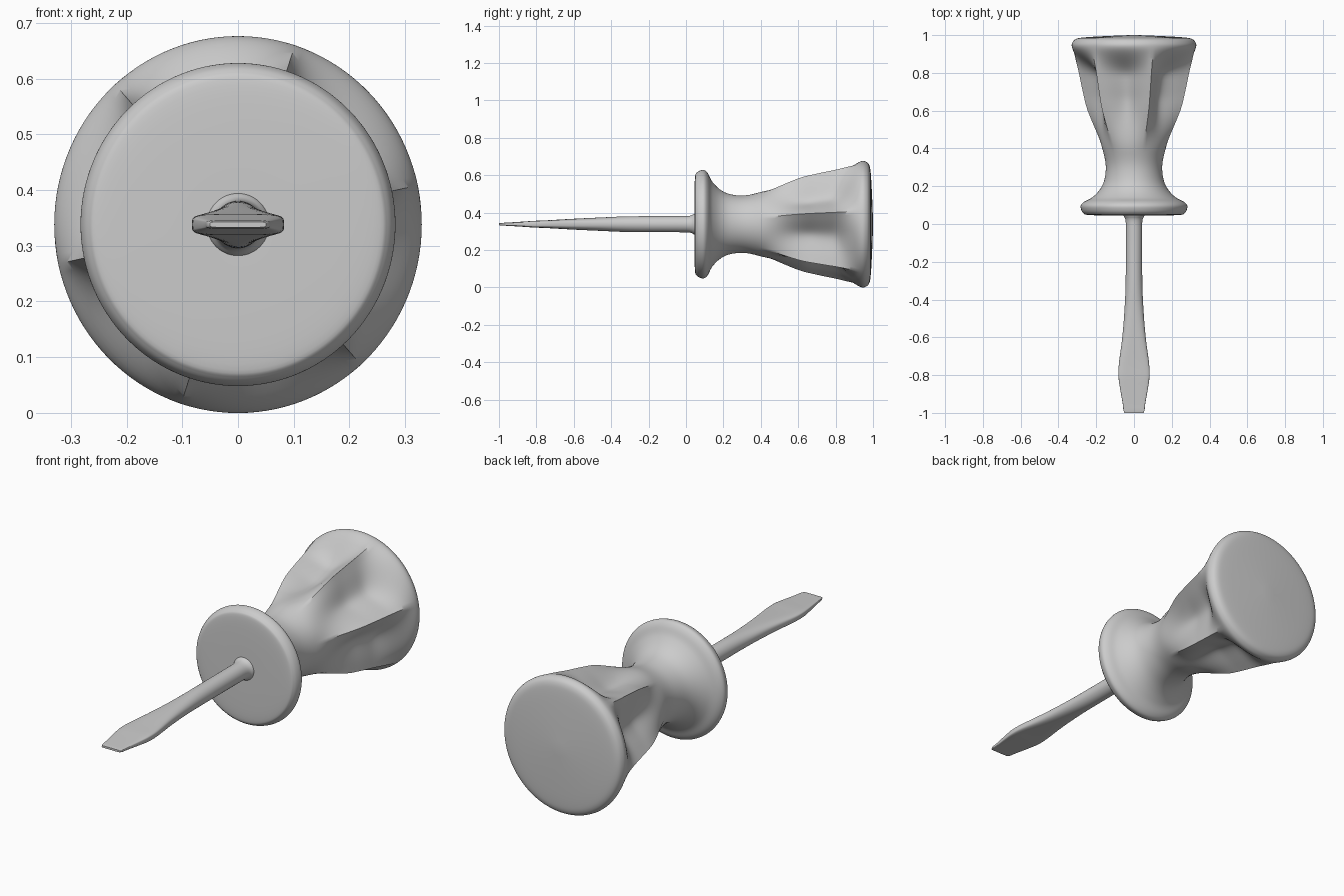
import bpy, bmesh, math

if "Cube" in bpy.data.objects:
    bpy.data.objects.remove(bpy.data.objects["Cube"])

CZ = 0.338          # height of the tool axis
SIDES = 120


def spline(points, steps):
    """Catmull-Rom samples through a list of tuples."""
    out = []
    p = [points[0]] + points + [points[-1]]
    for i in range(1, len(p) - 2):
        for s in range(steps):
            t = s / steps
            out.append(tuple(
                0.5 * (2 * b + (c - a) * t + (2 * a - 5 * b + 4 * c - d) * t * t
                       + (3 * b - a - 3 * c + d) * t ** 3)
                for a, b, c, d in zip(p[i - 1], p[i], p[i + 1], p[i + 2])))
    return out + [points[-1]]


def loft(name, rings, angle):
    """Skin a list of closed rings running along y, capping both ends."""
    bm = bmesh.new()
    loops = [[bm.verts.new(co) for co in ring] for ring in rings]
    n = len(loops[0])
    for a, b in zip(loops, loops[1:]):
        for i in range(n):
            bm.faces.new((a[i], a[(i + 1) % n], b[(i + 1) % n], b[i]))
    bm.faces.new(loops[0])
    bm.faces.new(loops[-1])
    bmesh.ops.recalc_face_normals(bm, faces=bm.faces)
    mesh = bpy.data.meshes.new(name)
    bm.to_mesh(mesh)
    bm.free()
    obj = bpy.data.objects.new(name, mesh)
    bpy.context.collection.objects.link(obj)
    bpy.context.view_layer.objects.active = obj
    obj.select_set(True)
    bpy.ops.object.shade_smooth_by_angle(angle=math.radians(angle))
    obj.select_set(False)
    return obj


def smoothstep(a, b, x):
    t = min(max((x - a) / (b - a), 0), 1)
    return t * t * (3 - 2 * t)


# Handle: turned profile (y, radius) with six scooped finger flutes
profile = [(0.045, 0.02), (0.045, 0.14), (0.048, 0.25), (0.058, 0.276), (0.08, 0.288),
           (0.1, 0.288), (0.118, 0.27), (0.14, 0.228), (0.18, 0.187), (0.23, 0.162),
           (0.3, 0.153), (0.37, 0.164), (0.45, 0.192), (0.6, 0.257), (0.7, 0.284),
           (0.8, 0.306), (0.88, 0.326), (0.935, 0.338), (0.962, 0.334), (0.98, 0.315),
           (0.988, 0.27), (0.995, 0.15), (1.0, 0.02)]


def handle_ring(y, r):
    ring = []
    depth = 0.095 * smoothstep(0.38, 0.68, y) * (1 - smoothstep(0.78, 0.95, y))
    for i in range(SIDES):
        a = 2 * math.pi * i / SIDES
        u = ((math.degrees(a) - 12) / 60) % 1
        rr = r - depth * max(math.sin(math.pi * u), 0) ** 0.9
        ring.append((0.975 * rr * math.cos(a), y, CZ + rr * math.sin(a)))
    return ring


loft("handle", [handle_ring(*p) for p in spline(profile, 5)], 50)

# Shaft and blade: (y, half width, half thickness, squareness exponent)
blade = [(0.07, 0.06, 0.06, 1), (0.045, 0.056, 0.056, 1), (0.02, 0.045, 0.045, 1),
         (-0.05, 0.043, 0.043, 1), (-0.3, 0.044, 0.042, 1), (-0.45, 0.05, 0.036, 0.9),
         (-0.6, 0.062, 0.029, 0.7), (-0.74, 0.08, 0.021, 0.5), (-0.81, 0.082, 0.018, 0.4),
         (-0.87, 0.074, 0.014, 0.35), (-0.95, 0.06, 0.009, 0.3), (-0.985, 0.056, 0.007, 0.3),
         (-1.0, 0.05, 0.005, 0.3)]


def blade_ring(y, w, h, e):
    def power(v):
        return math.copysign(abs(v) ** e, v) if abs(v) > 1e-6 else 0
    angles = [2 * math.pi * i / 48 for i in range(48)]
    return [(w * power(math.cos(a)), y, CZ + h * power(math.sin(a))) for a in angles]


loft("shaft_and_blade", [blade_ring(*p) for p in spline(blade, 4)], 40)
